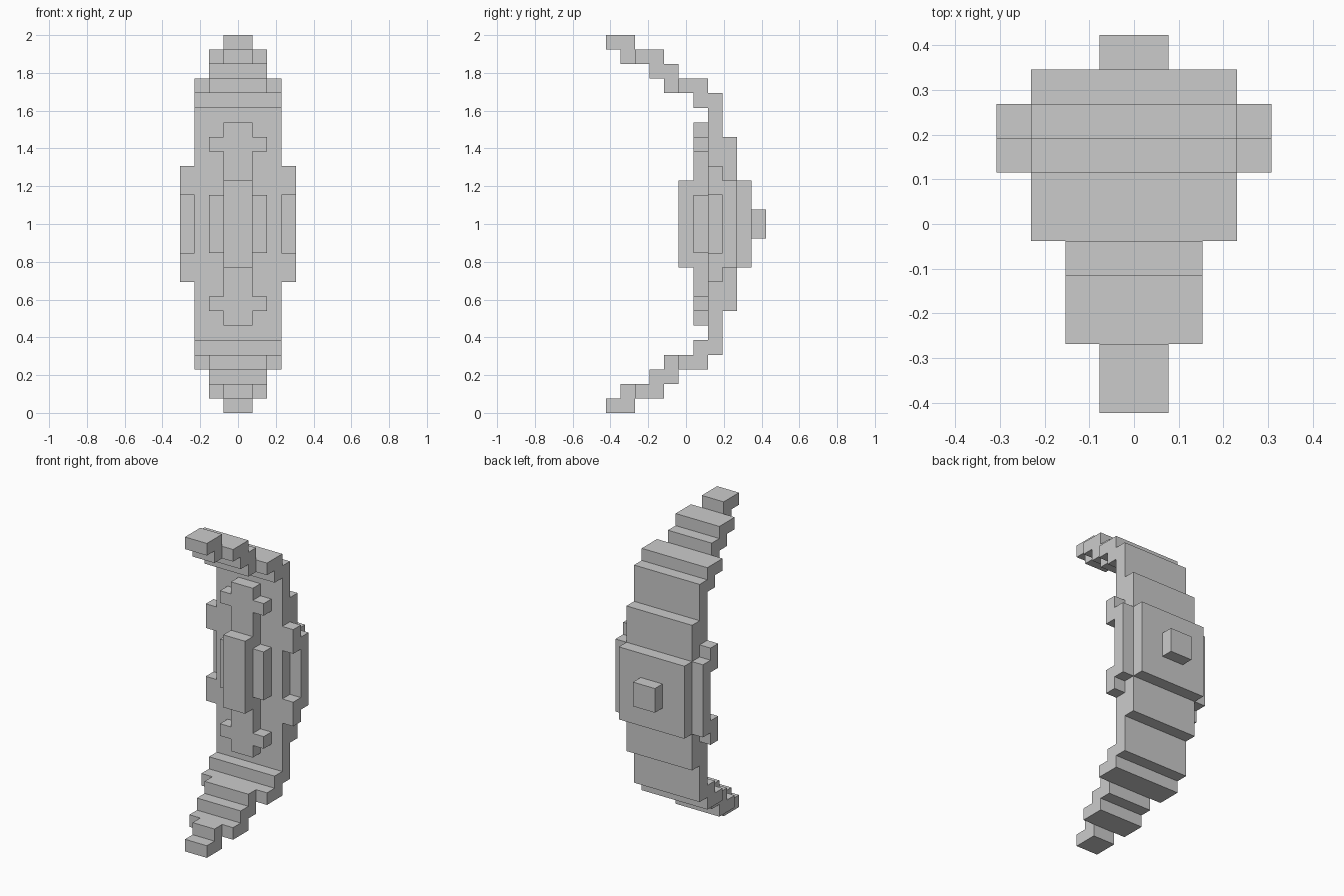
import bpy, bmesh, math
from mathutils import Vector

if "Cube" in bpy.data.objects:
    bpy.data.objects.remove(bpy.data.objects["Cube"])

U = 2 / 26          # one block; the model is 26 blocks tall and 11 deep

grey = bpy.data.materials.new("plain grey")
grey.diffuse_color = (0.6, 0.6, 0.6, 1)
grey.use_nodes = True
grey.node_tree.nodes["Principled BSDF"].inputs["Base Color"].default_value = grey.diffuse_color

# Each box: (x0, x1, y0, y1, z0, z1) in blocks, x mirrored about 0, z about 13
PARTS = {
    "curved_limbs": [(0, 1, 0, 2, 25, 26), (0, 1, 1, 2, 24, 25), (0, 2, 2, 4, 24, 25),
                     (0, 2, 3, 5, 23, 24), (0, 2, 4, 5, 22, 23), (0, 3, 5, 7, 22, 23),
                     (0, 3, 6, 8, 21, 22)],
    "main_plate": [(0, 3, 7, 8, 13, 21)],
    "back_plate": [(0, 3, 8, 9, 13, 19)],
    "back_boss": [(0, 3, 9, 10, 13, 16)],
    "back_knob": [(0, 1, 10, 11, 13, 14)],
    "side_lobes": [(3, 4, 7, 8, 15, 17), (3, 4, 8, 9, 13, 16)],
    "front_cross": [(0, 1, 6, 7, 13, 20), (1, 2, 6, 7, 18, 19)],
    "front_strips": [(1, 2, 6, 7, 13, 15)],
    "front_grip": [(0, 1, 5, 6, 13, 16)],
}


def cells(boxes):
    """All blocks of a part, mirrored left-right and top-bottom."""
    out = set()
    for x0, x1, y0, y1, z0, z1 in boxes:
        for x in range(x0, x1):
            for y in range(y0, y1):
                for z in range(z0, z1):
                    out |= {(a, y, c) for a in (x, -1 - x) for c in (z, 25 - z)}
    return out


filled = set().union(*(cells(b) for b in PARTS.values()))


def build(name, boxes):
    """Make only the outer skin, leaving out faces where blocks touch."""
    bm = bmesh.new()
    for cell in sorted(cells(boxes)):
        for axis in range(3):
            for side in (0, 1):
                near = list(cell)
                near[axis] += 2 * side - 1
                if tuple(near) in filled:
                    continue
                corners = []
                for s, t in ((0, 0), (1, 0), (1, 1), (0, 1)):
                    p = list(cell)
                    p[axis] += side
                    p[(axis + 1) % 3] += s
                    p[(axis + 2) % 3] += t
                    corners.append(Vector((p[0], p[1] - 5.5, p[2])) * U)
                if side == 0:
                    corners.reverse()
                bm.faces.new([bm.verts.new(c) for c in corners])
    bmesh.ops.remove_doubles(bm, verts=bm.verts, dist=1e-4)
    bmesh.ops.dissolve_limit(bm, angle_limit=math.radians(1),
                             verts=bm.verts, edges=bm.edges)
    mesh = bpy.data.meshes.new(name)
    bm.to_mesh(mesh)
    bm.free()
    mesh.materials.append(grey)
    bpy.context.collection.objects.link(bpy.data.objects.new(name, mesh))


for part, boxes in PARTS.items():
    build(part, boxes)
